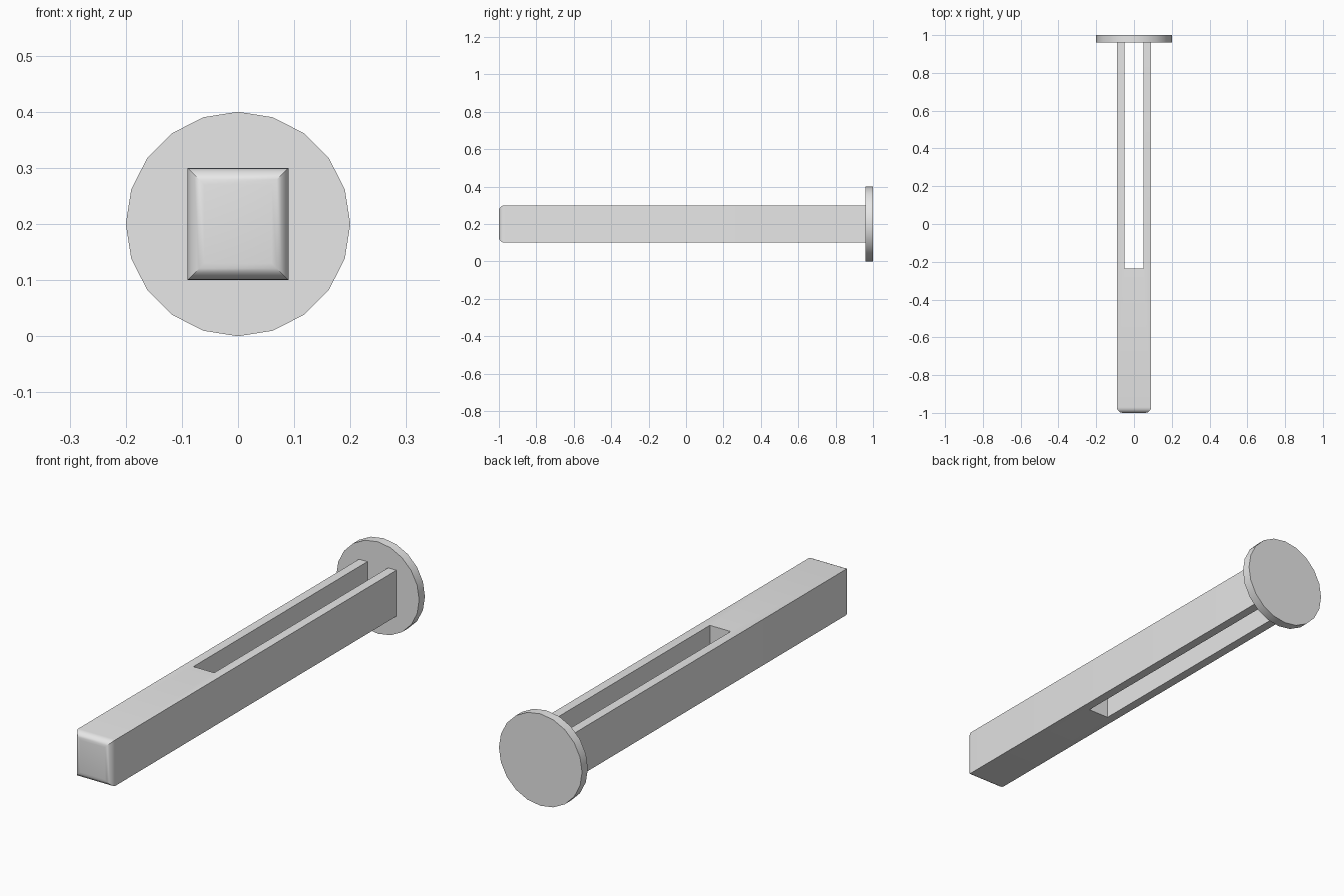
import bpy, bmesh, math
from mathutils import Matrix, Vector

cube = bpy.data.objects.get("Cube")
if cube:
    bpy.data.objects.remove(cube, do_unlink=True)

grey = bpy.data.materials.new("light grey")
grey.use_nodes = True
grey.diffuse_color = (0.8, 0.8, 0.8, 1)
grey.node_tree.nodes["Principled BSDF"].inputs["Base Color"].default_value = (0.8, 0.8, 0.8, 1)

HALF_W, SLOT, Z0, Z1 = 0.09, 0.05, 0.1, 0.3
TIP, SLOT_END, HEAD, BACK = -1.0, -0.235, 0.96, 1.0


def finish(name, bm, is_smooth):
    """Turn a bmesh into an object with smooth faces chosen by a rule."""
    bmesh.ops.recalc_face_normals(bm, faces=bm.faces)
    for f in bm.faces:
        f.smooth = is_smooth(f)
    mesh = bpy.data.meshes.new(name)
    bm.to_mesh(mesh)
    bm.free()
    mesh.set_sharp_from_angle(angle=math.radians(30))
    mesh.materials.append(grey)
    obj = bpy.data.objects.new(name, mesh)
    bpy.context.collection.objects.link(obj)
    return obj


# Slotted shaft: fork outline raised to full height
right_side = [(-SLOT, SLOT_END), (-SLOT, HEAD), (-HALF_W, HEAD), (-HALF_W, TIP)]
outline = right_side + [(-x, y) for x, y in reversed(right_side)]
bm = bmesh.new()
base = bm.faces.new([bm.verts.new((x, y, Z0)) for x, y in outline])
raised = bmesh.ops.extrude_face_region(bm, geom=[base])["geom"]
bmesh.ops.translate(bm, vec=Vector((0, 0, Z1 - Z0)),
                    verts=[v for v in raised if isinstance(v, bmesh.types.BMVert)])

# Rounded rim around the tip
rim = [e for e in bm.edges if all(abs(v.co.y - TIP) < 1e-4 for v in e.verts)]
bmesh.ops.bevel(bm, geom=rim, offset=0.03, offset_type='OFFSET', segments=5,
                profile=0.5, affect='EDGES')
finish("slotted_shaft", bm, lambda f: f.calc_center_median().y < TIP + 0.031)

# Round head disc at the back
bm = bmesh.new()
bmesh.ops.create_cone(bm, cap_ends=True, segments=20, radius1=0.2, radius2=0.2,
                      depth=BACK - HEAD)
# Put a corner of the disc at the very top
top = max(bm.verts, key=lambda v: v.co.y)
spin = math.pi / 2 - math.atan2(top.co.y, top.co.x)
bmesh.ops.transform(bm, verts=bm.verts,
                    matrix=Matrix.Translation((0, (HEAD + BACK) / 2, 0.2))
                    @ Matrix.Rotation(math.pi / 2, 4, 'X')
                    @ Matrix.Rotation(spin, 4, 'Z'))
finish("head_disc", bm, lambda f: len(f.verts) == 4)
